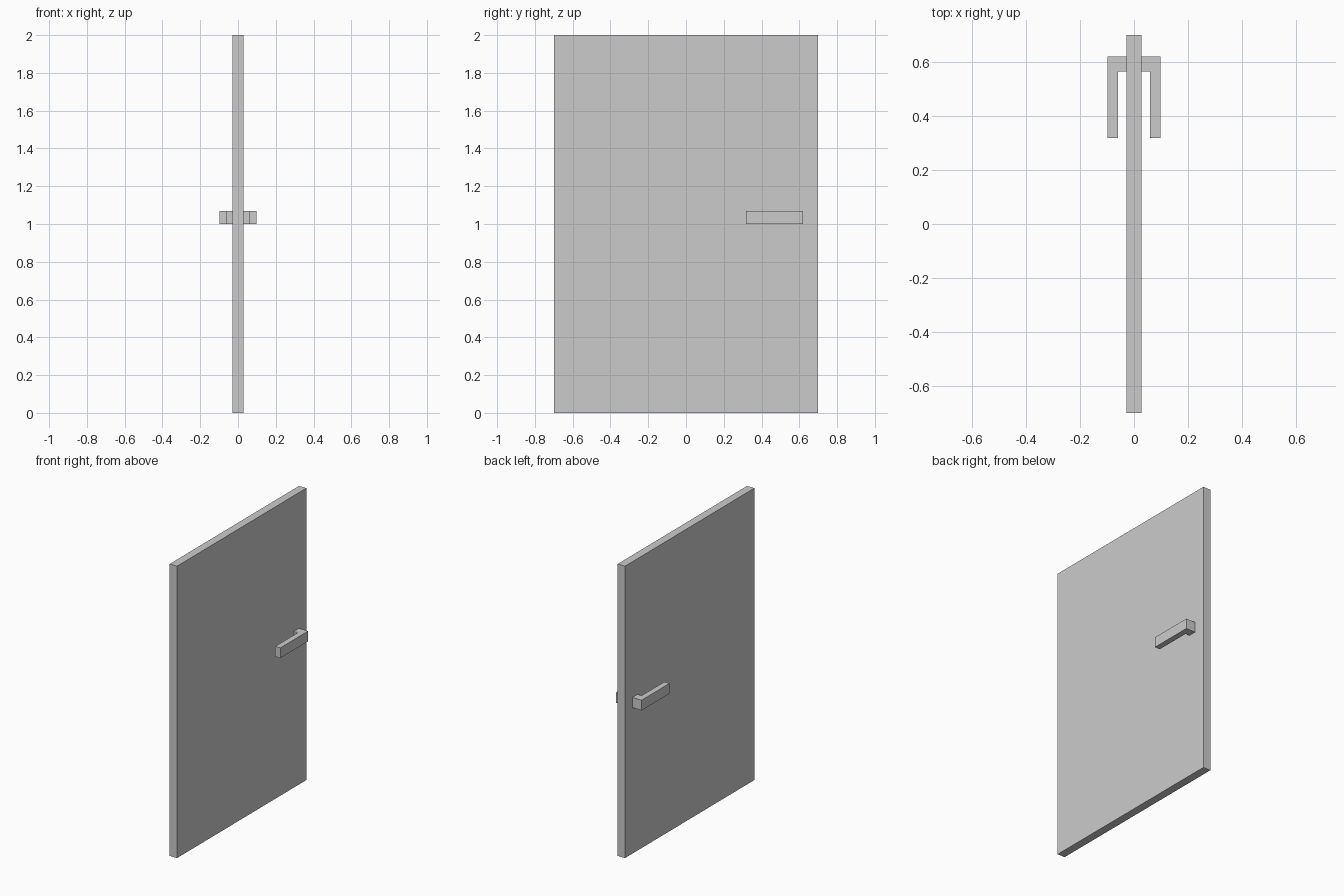
import bpy, bmesh

if "Cube" in bpy.data.objects:
    bpy.data.objects.remove(bpy.data.objects["Cube"])


def extrude_profile(name, points, z0, z1):
    """Closed prism from an XY outline."""
    bm = bmesh.new()
    face = bm.faces.new([bm.verts.new((x, y, z0)) for x, y in points])
    ext = bmesh.ops.extrude_face_region(bm, geom=[face])
    verts = [v for v in ext["geom"] if isinstance(v, bmesh.types.BMVert)]
    bmesh.ops.translate(bm, vec=(0, 0, z1 - z0), verts=verts)
    bmesh.ops.recalc_face_normals(bm, faces=bm.faces)
    mesh = bpy.data.meshes.new(name)
    bm.to_mesh(mesh)
    bm.free()
    obj = bpy.data.objects.new(name, mesh)
    bpy.context.collection.objects.link(obj)
    return obj


T = 0.028  # half the door thickness

# Door slab
extrude_profile("door_panel", [(-T, -0.7), (T, -0.7), (T, 0.7), (-T, 0.7)], 0, 2)

# L-shaped lever handle, mirrored to the other face of the door
handle = extrude_profile(
    "door_handles",
    [(T, 0.565), (0.059, 0.565), (0.059, 0.318), (0.098, 0.318), (0.098, 0.62), (T, 0.62)],
    1.0, 1.07)
handle.modifiers.new("both_sides", "MIRROR").use_axis[0] = True
handle.modifiers["both_sides"].use_mirror_merge = False
